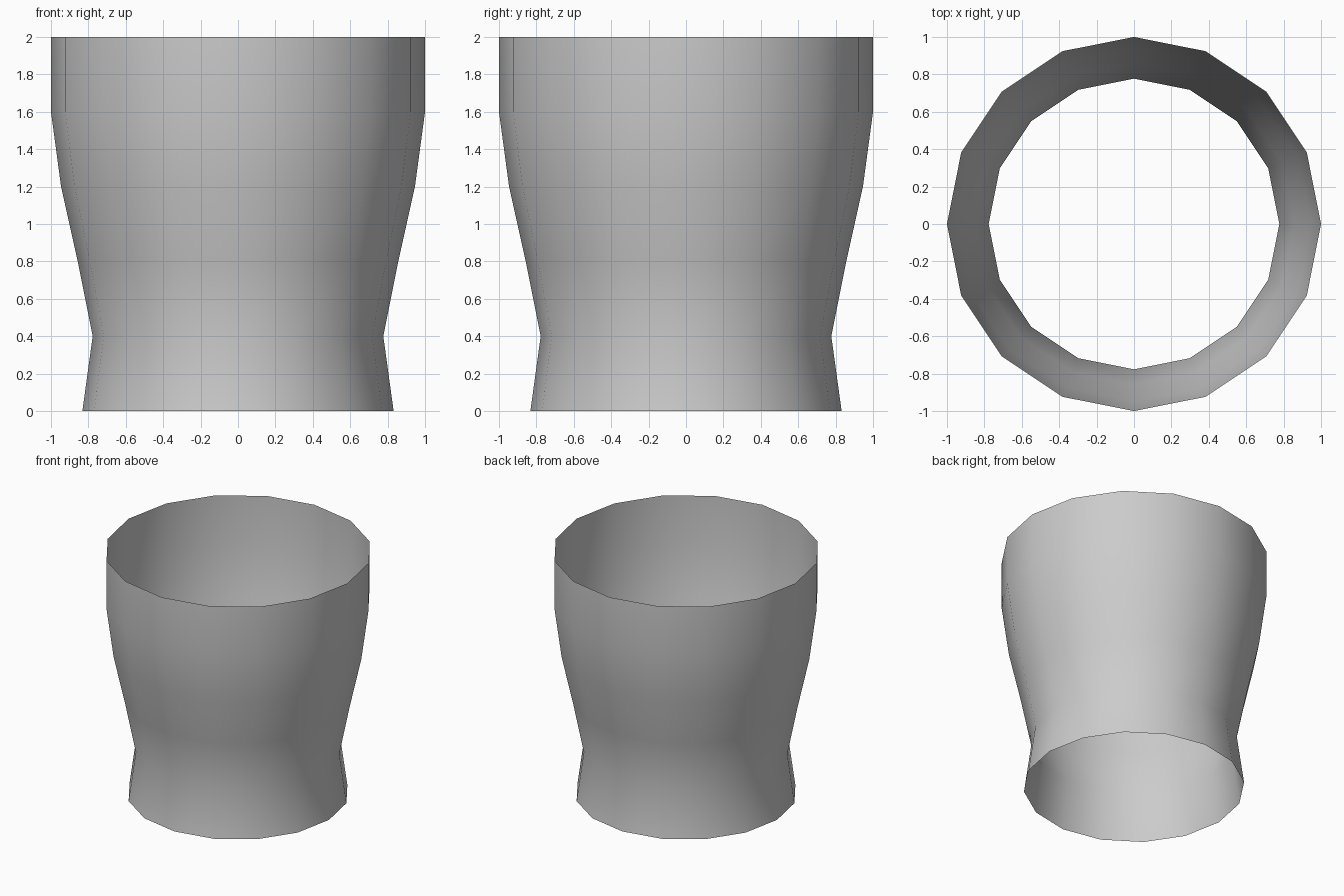
import bpy, bmesh
from math import cos, sin, tau

if "Cube" in bpy.data.objects:
    bpy.data.objects.remove(bpy.data.objects["Cube"])

SIDES = 16
# Wall profile: (radius, height)
PROFILE = [(0.832, 0.0), (0.777, 0.4), (0.857, 0.8),
           (0.946, 1.2), (1.0, 1.6), (1.0, 2.0)]

# Open-ended waisted sleeve, a single thin wall
bm = bmesh.new()
rings = [[bm.verts.new((r * cos(tau * i / SIDES), r * sin(tau * i / SIDES), z))
          for i in range(SIDES)] for r, z in PROFILE]
for low, high in zip(rings, rings[1:]):
    for i in range(SIDES):
        j = (i + 1) % SIDES
        face = bm.faces.new((low[i], low[j], high[j], high[i]))
        face.smooth = True

mesh = bpy.data.meshes.new("waisted_sleeve")
bm.to_mesh(mesh)
bm.free()
sleeve = bpy.data.objects.new("waisted_sleeve", mesh)
bpy.context.collection.objects.link(sleeve)
